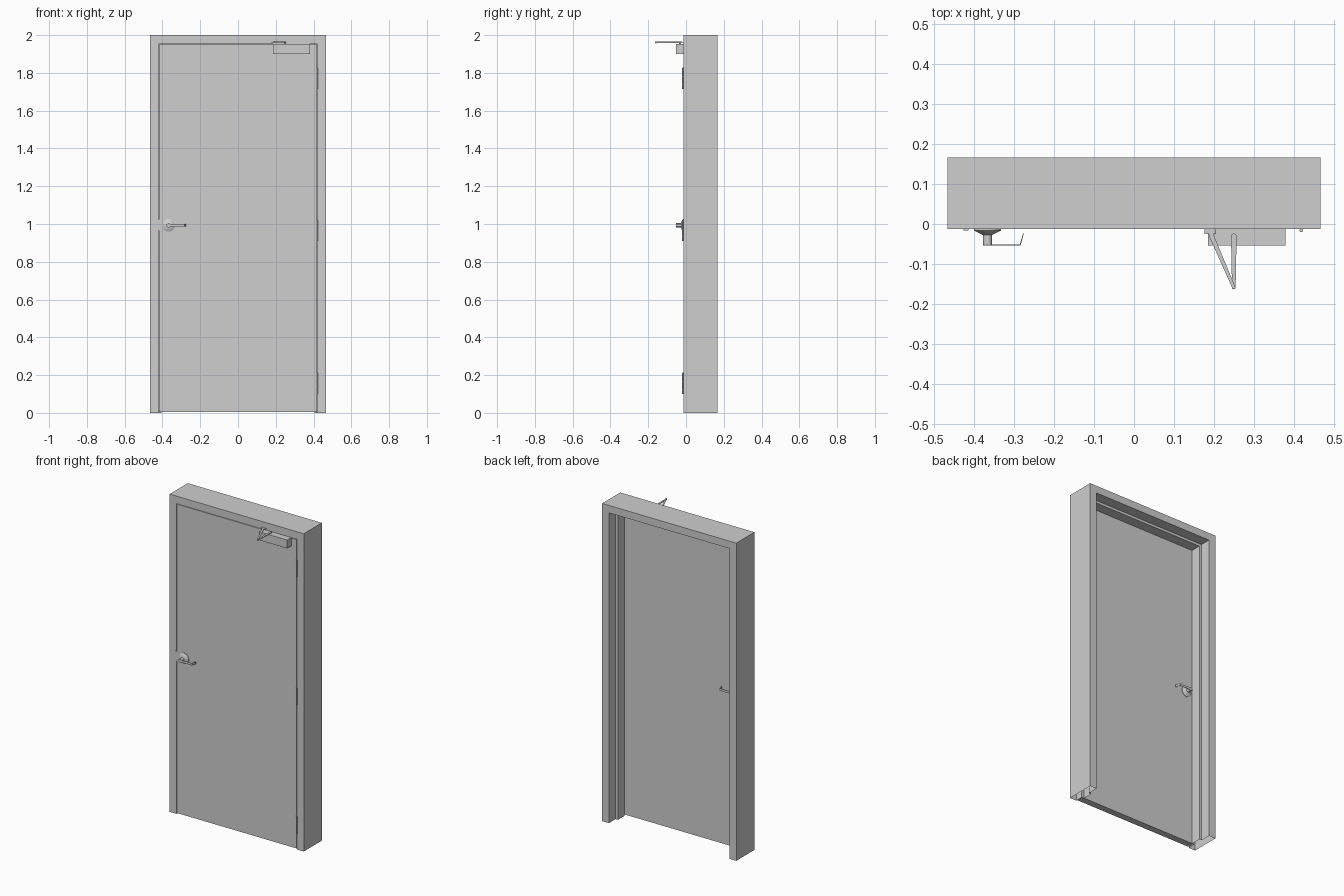
import bpy, bmesh, math
from mathutils import Matrix, Vector

cube = bpy.data.objects.get("Cube")
if cube:
    bpy.data.objects.remove(cube, do_unlink=True)

grey = bpy.data.materials.new("painted grey")
grey.use_nodes = True
colour = (0.62, 0.62, 0.62, 1)
grey.diffuse_color = colour
grey.node_tree.nodes["Principled BSDF"].inputs["Base Color"].default_value = colour

HALF_W, TOP = 0.467, 2.0
FRONT, BACK = -0.013, 0.167
FACE = 0.047
DOOR_BACK = 0.03
DOOR_MID = (FRONT + DOOR_BACK) / 2


def finish(name, bm, smooth=False):
    bmesh.ops.recalc_face_normals(bm, faces=bm.faces)
    mesh = bpy.data.meshes.new(name)
    bm.to_mesh(mesh)
    bm.free()
    mesh.materials.append(grey)
    ob = bpy.data.objects.new(name, mesh)
    bpy.context.collection.objects.link(ob)
    if smooth:
        bpy.ops.object.select_all(action='DESELECT')
        ob.select_set(True)
        bpy.context.view_layer.objects.active = ob
        bpy.ops.object.shade_smooth_by_angle(angle=math.radians(35))
    return ob


def box(name, x0, x1, y0, y1, z0, z1):
    bm = bmesh.new()
    bmesh.ops.create_cube(bm, size=1)
    for v in bm.verts:
        v.co = ((x0 + x1) / 2 + v.co.x * (x1 - x0),
                (y0 + y1) / 2 + v.co.y * (y1 - y0),
                (z0 + z1) / 2 + v.co.z * (z1 - z0))
    return finish(name, bm)


def add_prism(bm, outline, z0, z1):
    """Extrude a plan outline upwards."""
    face = bm.faces.new([bm.verts.new((x, y, z0)) for x, y in outline])
    ext = bmesh.ops.extrude_face_region(bm, geom=[face])
    for g in ext["geom"]:
        if isinstance(g, bmesh.types.BMVert):
            g.co.z = z1


def add_cone(bm, centre, r1, r2, depth, along_y=False, sides=24):
    m = Matrix.Translation(centre)
    if along_y:  # r1 end faces +y, r2 end faces -y
        m = m @ Matrix.Rotation(math.radians(90), 4, 'X')
    bmesh.ops.create_cone(bm, cap_ends=True, segments=sides, radius1=r1,
                          radius2=r2, depth=depth, matrix=m)


# Hollow door frame with a stop, swept up, across and down, open at the foot
bm = bmesh.new()
STOP = FACE + 0.016
profile = [(0, FRONT), (FACE, FRONT), (FACE, 0.035), (STOP, 0.035),
           (STOP, 0.1), (FACE, 0.1), (FACE, BACK), (0, BACK)]
rails = []
for inset, y in profile:
    x, z = HALF_W - inset, TOP - inset
    rails.append([bm.verts.new(p) for p in
                  ((-x, y, 0), (-x, y, z), (x, y, z), (x, y, 0))])
for i, rail in enumerate(rails):
    after = rails[(i + 1) % len(rails)]
    for k in range(3):
        bm.faces.new((rail[k], rail[k + 1], after[k + 1], after[k]))
finish("door_frame", bm)

# Door leaf with a thin gap all round
gap = 0.003
leaf = HALF_W - FACE - gap
box("door_leaf", -leaf, leaf, FRONT, DOOR_BACK, 0.006, TOP - FACE - gap)

# Lever handles on both faces
HX, HZ = -0.367, 0.993
for name, mirrored in (("front", False), ("back", True)):
    bm = bmesh.new()
    add_cone(bm, (HX, FRONT - 0.0015, HZ), 0.034, 0.034, 0.003, True, 32)
    add_cone(bm, (HX, FRONT - 0.0085, HZ), 0.034, 0.013, 0.011, True, 32)
    add_cone(bm, (HX, FRONT - 0.025, HZ), 0.011, 0.011, 0.03, True)
    add_prism(bm, [(-0.378, -0.054), (-0.284, -0.054), (-0.276, -0.024),
                   (-0.278, -0.024), (-0.286, -0.051), (-0.378, -0.051)],
              HZ - 0.007, HZ + 0.007)
    if mirrored:
        for v in bm.verts:
            v.co.y = 2 * DOOR_MID - v.co.y
    finish(name + "_lever_handle", bm, True)

# Strike lip bridging the gap beside the handle
box("strike_lip", -0.427, -0.414, FRONT - 0.003, FRONT + 0.002, 0.965, 1.025)

# Three hinges with segmented knuckles
for name, z0 in (("lower", 0.1), ("middle", 0.91), ("upper", 1.715)):
    bm = bmesh.new()
    knuckle = 0.0225
    for k in range(5):
        add_cone(bm, (0.419, -0.016, z0 + knuckle * (k + 0.5)),
                 0.0045, 0.0045, knuckle - 0.0015, sides=12)
    add_cone(bm, (0.419, -0.016, z0 + knuckle * 2.5), 0.003, 0.003,
             knuckle * 5, sides=12)
    finish(name + "_hinge", bm, True)

# Door closer body
box("closer_body", 0.185, 0.38, -0.054, FRONT, 1.9, 1.953)


def arm(name, a, b, wa, wb, z0, z1):
    """Tapered flat bar with rounded ends."""
    a, b = Vector(a), Vector(b)
    d = (b - a).normalized()
    n = Vector((-d.y, d.x))
    pts = []
    for c, r, s in ((a, wa, -1), (b, wb, 1)):
        for k in range(7):
            t = math.pi * k / 6
            pts.append(c + s * r * (n * -math.cos(t) + d * math.sin(t)))
    bm = bmesh.new()
    add_prism(bm, [(p.x, p.y) for p in pts], z0, z1)
    finish(name, bm)


# Closer arms, pivots and bracket
elbow = (0.25, -0.159)
arm("closer_main_arm", (0.25, -0.031), elbow, 0.007, 0.0045, 1.957, 1.961)
arm("closer_forearm", (0.193, -0.027), elbow, 0.006, 0.004, 1.961, 1.965)
bm = bmesh.new()
add_cone(bm, (0.25, -0.031, 1.955), 0.005, 0.005, 0.006, sides=16)
add_cone(bm, (*elbow, 1.961), 0.003, 0.003, 0.009, sides=16)
finish("closer_pivots", bm, True)
box("closer_bracket", 0.176, 0.206, -0.025, FRONT, 1.961, 1.964)
